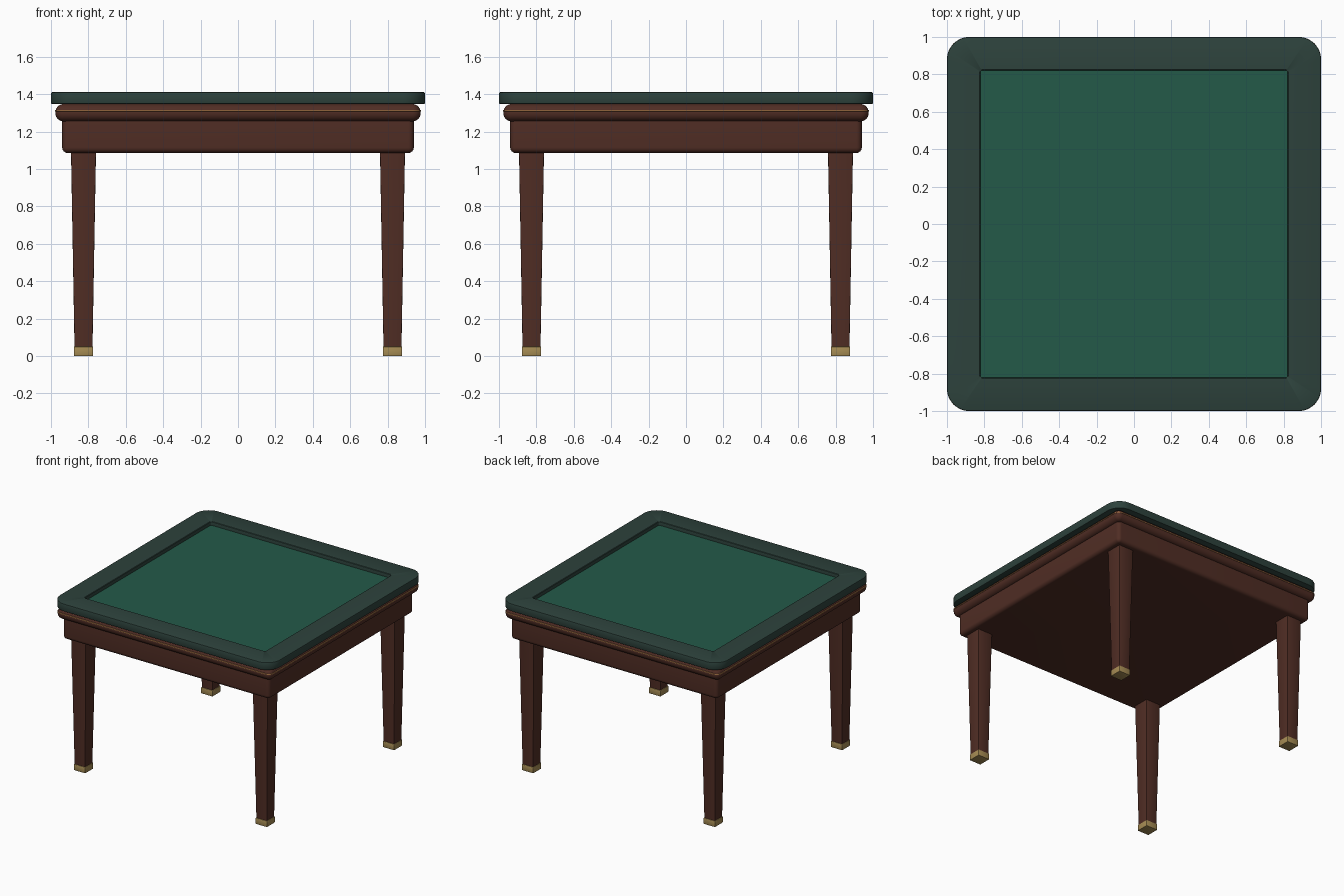
import bpy, bmesh, math

if "Cube" in bpy.data.objects:
    bpy.data.objects.remove(bpy.data.objects["Cube"])


def material(name, rgb):
    # sRGB 0-255 to linear
    lin = [((c / 255 + 0.055) / 1.055) ** 2.4 if c > 10 else c / 3294.6 for c in rgb]
    m = bpy.data.materials.new(name)
    m.diffuse_color = (*lin, 1)
    m.use_nodes = True
    m.node_tree.nodes["Principled BSDF"].inputs["Base Color"].default_value = m.diffuse_color
    return m


wood = material("mahogany wood", (80, 45, 36))
rail = material("dark green leather", (45, 66, 60))
felt = material("green felt", (35, 90, 73))
brass = material("brass", (166, 140, 84))
inlay = material("copper gold inlay", (184, 130, 78))


def ring(half, radius, z, seg):
    # Rounded square outline
    pts = []
    for k in range(4):
        a0 = k * math.pi / 2
        sx, sy = ((1, 1), (-1, 1), (-1, -1), (1, -1))[k]
        for i in range(seg + 1):
            a = a0 + math.pi / 2 * i / seg
            pts.append((sx * (half - radius) + radius * math.cos(a),
                        sy * (half - radius) + radius * math.sin(a), z))
    return pts


def loft(name, levels, mat, center=(0, 0), seg=8, cap_mat=None):
    # Stack of rounded squares (half width, corner radius, height), capped at both ends
    bm = bmesh.new()
    rows = [[bm.verts.new((x + center[0], y + center[1], z)) for x, y, z in ring(h, r, zz, seg)]
            for h, r, zz in levels]
    n = len(rows[0])
    for a, b in zip(rows, rows[1:]):
        for i in range(n):
            j = (i + 1) % n
            bm.faces.new((a[i], a[j], b[j], b[i]))
    bm.faces.new(rows[0][::-1])
    top = bm.faces.new(rows[-1])
    if cap_mat:
        top.material_index = 1
    me = bpy.data.meshes.new(name)
    bm.to_mesh(me)
    bm.free()
    me.materials.append(mat)
    if cap_mat:
        me.materials.append(cap_mat)
    ob = bpy.data.objects.new(name, me)
    bpy.context.collection.objects.link(ob)
    bpy.ops.object.select_all(action='DESELECT')
    ob.select_set(True)
    bpy.context.view_layer.objects.active = ob
    bpy.ops.object.shade_smooth_by_angle(angle=math.radians(35))
    return ob


def rounded(half, z0, z1, r_bottom, r_top, steps=6):
    # Levels of a box with rounded bottom and top edges
    out = []
    for i in range(steps + 1):
        a = math.pi / 2 * i / steps
        c = r_bottom * (1 - math.sin(a))
        out.append((half - c, max(r_bottom - c, 0.002), z0 + r_bottom * (1 - math.cos(a))))
    for i in range(steps + 1):
        a = math.pi / 2 * i / steps
        c = r_top * (1 - math.cos(a))
        out.append((half - c, max(r_bottom - c, 0.002), z1 - r_top * (1 - math.sin(a))))
    return out


# Table top: padded rail with the recessed felt as its inner cap
loft("table_top", [
    (0.993, 0.113, 1.347), (0.998, 0.118, 1.349), (1.0, 0.12, 1.354),
    (1.0, 0.12, 1.403), (0.998, 0.118, 1.408), (0.993, 0.113, 1.41),
    (0.825, 0.013, 1.41), (0.821, 0.010, 1.407), (0.82, 0.009, 1.402),
    (0.82, 0.009, 1.38)], rail, seg=12, cap_mat=felt)

# Bullnose moulding and apron
loft("moulding", rounded(0.977, 1.254, 1.347, 0.045, 0.045), wood)
loft("apron", rounded(0.94, 1.085, 1.29, 0.03, 0.01), wood)

# Thin inlay line round the moulding
loft("inlay_line", [(0.972, 0.042, 1.307), (0.979, 0.047, 1.3085),
                    (0.979, 0.047, 1.3145), (0.972, 0.042, 1.316)], inlay)

# Tapered legs with brass feet
for fb, y in (("front", -0.826), ("back", 0.826)):
    for lr, x in (("left", -0.826), ("right", 0.826)):
        loft(f"{fb}_{lr}_leg", [(0.048, 0.003, 0.04), (0.067, 0.003, 1.10)], wood, (x, y), 2)
        loft(f"{fb}_{lr}_foot", rounded(0.052, 0.0, 0.05, 0.003, 0.003, 2), brass, (x, y), 2)
